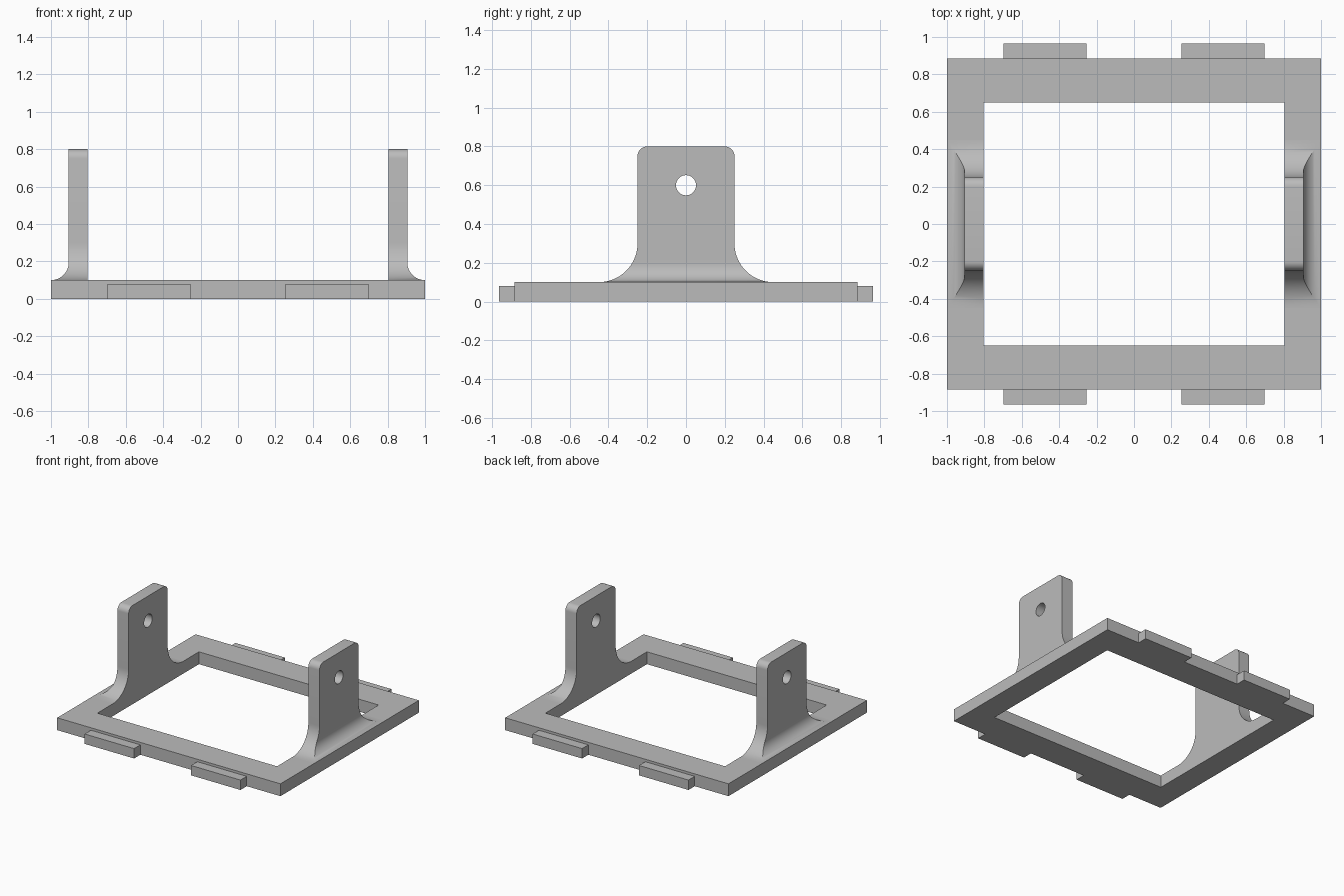
import bpy, bmesh
from math import sin, cos, sqrt, pi, radians

cube = bpy.data.objects.get("Cube")
if cube:
    bpy.data.objects.remove(cube, do_unlink=True)

grey = bpy.data.materials.new("light grey")
grey.use_nodes = True
COLOUR = (0.5, 0.5, 0.5, 1)
grey.diffuse_color = COLOUR
grey.node_tree.nodes["Principled BSDF"].inputs["Base Color"].default_value = COLOUR

BASE_TOP, TOP = 0.10, 0.80
INNER_X, OUTER_X = 0.805, 0.905     # bracket plate faces
HALF_WIDTH = 0.25
SIDE_R, FACE_R, CORNER_R = 0.20, 0.095, 0.05


def finish(name, bm):
    bmesh.ops.recalc_face_normals(bm, faces=bm.faces)
    mesh = bpy.data.meshes.new(name)
    bm.to_mesh(mesh)
    bm.free()
    mesh.materials.append(grey)
    obj = bpy.data.objects.new(name, mesh)
    bpy.context.collection.objects.link(obj)
    return obj


def rectangle(bm, x0, x1, y0, y1, z):
    return [bm.verts.new((x, y, z)) for x, y in ((x0, y0), (x1, y0), (x1, y1), (x0, y1))]


def join_loops(bm, a, b):
    for i in range(len(a)):
        j = (i + 1) % len(a)
        bm.faces.new((a[i], a[j], b[j], b[i]))


def loft(name, sections):
    """Closed solid through rectangles given as (x0, x1, y0, y1, z)."""
    bm = bmesh.new()
    loops = [rectangle(bm, *s) for s in sections]
    for a, b in zip(loops, loops[1:]):
        join_loops(bm, a, b)
    bm.faces.new(loops[0])
    bm.faces.new(loops[-1])
    return finish(name, bm)


# Open rectangular base frame
bm = bmesh.new()
rings = [rectangle(bm, -x, x, -y, y, z) for x, y, z in
         ((1, 0.885, 0), (1, 0.885, BASE_TOP), (INNER_X, 0.65, BASE_TOP), (INNER_X, 0.65, 0))]
for i in range(4):
    join_loops(bm, rings[i], rings[(i + 1) % 4])
finish("base_frame", bm)

# Four locating tabs on the front and back edges
for side, sx in (("left", 1), ("right", -1)):
    for end, sy in (("back", 1), ("front", -1)):
        x0, x1 = sorted((sx * 0.255, sx * 0.698))
        y0, y1 = sorted((sy * 0.885, sy * 0.965))
        loft(f"{end}_{side}_tab", [(x0, x1, y0, y1, z) for z in (0, 0.08)])


# Bracket outline by height: flared foot below, rounded corners on top
def outer_face(z):
    drop = max(0, BASE_TOP + FACE_R - z)
    return OUTER_X + FACE_R - sqrt(max(0, FACE_R ** 2 - drop ** 2))


STEPS = 18
outline = []
for i in range(STEPS + 1):
    t = i / STEPS * pi / 2
    outline.append((HALF_WIDTH + SIDE_R * (1 - sin(t)), BASE_TOP + SIDE_R * (1 - cos(t))))
for i in range(9):
    t = i / 8 * pi / 2
    outline.append((HALF_WIDTH - CORNER_R * (1 - cos(t)), TOP - CORNER_R * (1 - sin(t))))

for side, sx in (("left", 1), ("right", -1)):
    bracket = loft(f"{side}_bracket",
                   [(sx * INNER_X, sx * outer_face(z), -y, y, z) for y, z in outline])

    # Pivot hole through the plate
    bpy.ops.mesh.primitive_cylinder_add(vertices=40, radius=0.052, depth=0.4,
                                        location=(sx * 0.855, 0, 0.60), rotation=(0, pi / 2, 0))
    cutter = bpy.context.object
    cutter.name = "hole_cutter"
    cutter.hide_render = True
    cutter.data.materials.append(grey)
    cut = bracket.modifiers.new("pivot_hole", "BOOLEAN")
    cut.operation, cut.solver, cut.object = "DIFFERENCE", "EXACT", cutter

    bpy.ops.object.select_all(action="DESELECT")
    bracket.select_set(True)
    bpy.context.view_layer.objects.active = bracket
    bpy.ops.object.modifier_apply(modifier=cut.name)
    bpy.data.objects.remove(cutter, do_unlink=True)
    bpy.ops.object.shade_smooth_by_angle(angle=radians(30))
